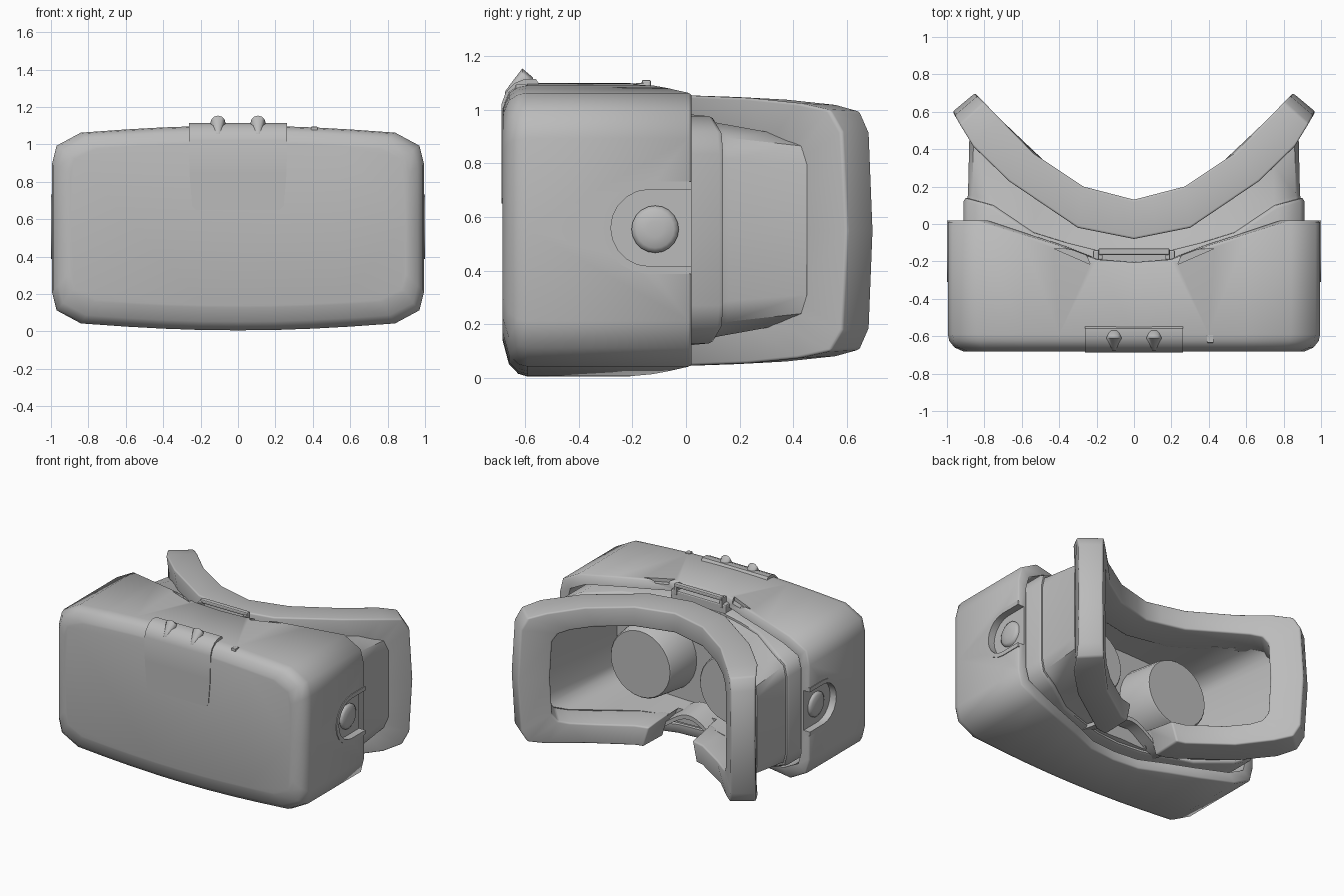
import bpy, bmesh, math
from mathutils import Vector

if "Cube" in bpy.data.objects:
    bpy.data.objects.remove(bpy.data.objects["Cube"])

grey = bpy.data.materials.new("neutral_grey")
grey.use_nodes = True
grey.diffuse_color = (0.5, 0.5, 0.5, 1)
grey.node_tree.nodes["Principled BSDF"].inputs["Base Color"].default_value = (0.5, 0.5, 0.5, 1)

MID = 0.553  # height of the centre line


def lerp(table, x):
    x = abs(x)
    for (a, p), (b, q) in zip(table, table[1:]):
        if x <= b:
            return p + (q - p) * (x - a) / (b - a)
    return table[-1][1]


def loop(quarter):
    """Mirror a quarter outline, side to top centre, into a closed one."""
    q = quarter
    return (q + [(-x, z) for x, z in reversed(q[:-1])]
            + [(-x, -z) for x, z in q[1:]] + [(x, -z) for x, z in reversed(q[1:-1])])


def activate(ob):
    bpy.ops.object.select_all(action='DESELECT')
    ob.select_set(True)
    bpy.context.view_layer.objects.active = ob


def loft(name, rings, closed=False):
    bm = bmesh.new()
    vs = [[bm.verts.new(p) for p in r] for r in rings]
    n = len(rings[0])
    pairs = list(zip(vs, vs[1:])) + ([(vs[-1], vs[0])] if closed else [])
    for a, b in pairs:
        for i in range(n):
            bm.faces.new((a[i], a[(i + 1) % n], b[(i + 1) % n], b[i]))
    if not closed:
        bm.faces.new(vs[0])
        bm.faces.new(vs[-1])
    bmesh.ops.recalc_face_normals(bm, faces=bm.faces)
    me = bpy.data.meshes.new(name)
    bm.to_mesh(me)
    bm.free()
    me.materials.append(grey)
    ob = bpy.data.objects.new(name, me)
    bpy.context.collection.objects.link(ob)
    return ob


def bevel(ob, width, segments=2):
    m = ob.modifiers.new("bevel", 'BEVEL')
    m.width, m.segments, m.limit_method = width, segments, 'ANGLE'
    m.angle_limit = math.radians(35)
    activate(ob)
    bpy.ops.object.modifier_apply(modifier=m.name)


def cut(ob, cutter):
    m = ob.modifiers.new("cut", 'BOOLEAN')
    m.operation, m.solver, m.object = 'DIFFERENCE', 'EXACT', cutter
    activate(ob)
    bpy.ops.object.modifier_apply(modifier=m.name)


def smooth(ob, angle=35):
    activate(ob)
    bpy.ops.object.shade_smooth_by_angle(angle=math.radians(angle))


def box(name, x, y, z, width):
    corners = [(x[0], y[0]), (x[1], y[0]), (x[1], y[1]), (x[0], y[1])]
    bevel(loft(name, [[(a, b, h) for a, b in corners] for h in z]), width)


def disc(x, z, r, n):
    return [(x + r * math.cos(k * math.tau / n), z + r * math.sin(k * math.tau / n)) for k in range(n)]


# Main shell: crowned rounded box whose rear rim is concave
OUT = loop([(0.995, 0), (0.995, 0.34), (0.97, 0.44), (0.84, 0.51), (0.6, 0.527),
            (0.4, 0.538), (0.2, 0.545), (0, 0.547)])
RIM = [(0, -0.205), (0.2, -0.19), (0.4, -0.115), (0.6, -0.055), (0.84, 0.02), (1, 0.02)]


def ring(sx, sz, y, lift=0.0):
    depth = y if callable(y) else (lambda x: y)
    return [(x * sx, depth(x), MID + lift + z * sz) for x, z in OUT]


shell = loft("shell", [
    ring(0.9, 0.795, -0.683, 0.02), ring(0.92, 0.815, -0.68, 0.02), ring(0.965, 0.93, -0.66, 0.008),
    ring(0.993, 0.985, -0.625, 0.002), ring(1, 1, -0.59), ring(1, 1, lambda x: lerp(RIM, x) - 0.01),
    ring(0.99, 0.985, lambda x: lerp(RIM, x)), ring(0.935, 0.88, lambda x: lerp(RIM, x)),
    ring(0.93, 0.87, -0.32)])


def stadium(name, r, rear, x0, x1):
    cy, cz = -0.137, 0.56
    arc = [math.radians(90 + 180 * i / 10) for i in range(11)]
    pts = [(rear, cz + r)] + [(cy + r * math.cos(a), cz + r * math.sin(a)) for a in arc] + [(rear, cz - r)]
    return loft(name, [[(x, y, z) for y, z in pts] for x in (x0, x1)])


# Side notches with a raised rim and a round dial
for side, s in (("left", 1), ("right", -1)):
    rim = stadium(side + "_notch_rim", 0.172, 0.02, s * 0.965, s * 1.0)
    slot = stadium("slot_cutter", 0.143, 0.06, s * 0.95, s * 1.1)
    cut(rim, slot)
    cut(shell, slot)
    bpy.data.objects.remove(slot)
    smooth(rim)
    dial = loft(side + "_dial", [[(s * x, y, z) for y, z in disc(-0.115, 0.555, r, 20)]
                                 for x, r in ((0.92, 0.088), (0.958, 0.088), (0.97, 0.07), (0.976, 0.03))])
    smooth(dial, 60)
    # Triangular dent in the top beside the strap loop
    tri = [(0.43, -0.13), (0.235, -0.215), (0.265, -0.14)]
    dent = loft("dent_cutter", [[(s * x, y, z) for x, y in tri] for z in (1.07, 1.2)])
    cut(shell, dent)
    bpy.data.objects.remove(dent)
smooth(shell, 52)

# Face cushion: ring bent along a front and a rear arc
FX = [(0, 0), (0.33, 0.3), (0.67, 0.67), (0.87, 0.875), (1, 0.97)]
FY = [(0, -0.08), (0.33, -0.02), (0.67, 0.23), (0.87, 0.43), (1, 0.6)]
RX = [(0, 0), (0.33, 0.27), (0.67, 0.54), (1, 0.85)]
RY = [(0, 0.13), (0.33, 0.2), (0.67, 0.38), (1, 0.70)]
OUTER = loop([(1, 0), (0.985, 0.37), (0.95, 0.45), (0.86, 0.475), (0.67, 0.495), (0.33, 0.505), (0.12, 0.505), (0, 0.505)])
INNER = loop([(0.84, 0), (0.83, 0.24), (0.8, 0.29), (0.74, 0.31), (0.6, 0.325), (0.33, 0.33), (0.12, 0.33), (0, 0.33)])


def bend(outline, t, grow=1.0):
    pts = []
    for u, z in outline:
        sx = math.copysign(1, u)
        f = Vector((sx * lerp(FX, u), lerp(FY, u), 0))
        r = Vector((sx * lerp(RX, u), lerp(RY, u), 0))
        p = f.lerp(r, t)
        pts.append((p.x, p.y, 0.55 + z * grow))
    return pts


cushion = loft("face_cushion", [bend(OUTER, 0), bend(OUTER, 1, 0.985), bend(INNER, 1, 1.08), bend(INNER, 0)], closed=True)

# Inner frame and shroud, from the shell to the cushion, hollow to the lens plate
EDGE = [(0, -0.16), (0.2, -0.145), (0.4, -0.1), (0.6, -0.045), (0.84, 0.1), (1, 0.14)]
SEAT = [(p[1], q[1] + 0.02) for p, q in zip(FX, FY)]
edge = lambda x: lerp(EDGE, x)
inset = lambda x: lerp(EDGE, x) + 0.02
seat = lambda x: lerp(SEAT, x * 0.88)
shroud = loft("shroud", [
    ring(0.915, 0.83, -0.3), ring(0.915, 0.83, lambda x: edge(x) - 0.015), ring(0.905, 0.815, edge),
    ring(0.895, 0.79, edge), ring(0.892, 0.78, inset), ring(0.885, 0.71, seat),
    ring(0.84, 0.62, seat), ring(0.72, 0.58, -0.24)])

# Nose opening through cushion and shroud
nose = [(-0.25, -0.1), (0.25, -0.1), (0.17, 0.2), (0.08, 0.33), (-0.08, 0.33), (-0.17, 0.2)]
nose_cutter = loft("nose_cutter", [[(x, y, z) for x, z in nose] for y in (-0.13, 0.5)])
for part in (cushion, shroud):
    cut(part, nose_cutter)
bpy.data.objects.remove(nose_cutter)
bevel(cushion, 0.035, 3)
smooth(cushion, 50)
smooth(shroud, 52)

# Nose flap: thin arch under the opening
arch = [(0.03 * i, 0.14 + 0.14 * math.cos(i * math.pi / 20) ** 2) for i in range(-10, 11)]
profile = arch + [(x, z - 0.03) for x, z in reversed(arch)]
flap = loft("nose_flap", [[(x, y, z - d) for x, z in profile] for y, d in ((-0.2, 0), (-0.03, 0.03))])
smooth(flap)

# Tapered lens barrels
for side, s in (("left", 1), ("right", -1)):
    barrel = loft(side + "_lens_barrel", [[(x, y, z) for x, z in disc(s * 0.355, 0.54, r, 28)]
                                          for y, r in ((-0.26, 0.275), (0.0, 0.243), (0.01, 0.235))])
    smooth(barrel)

# Strap loop at the rear of the top
box("strap_loop_base", (-0.22, 0.22), (-0.24, -0.14), (0.99, 1.06), 0.01)
box("strap_loop_bar", (-0.19, 0.19), (-0.165, -0.13), (1.085, 1.112), 0.008)
for s in (-1, 1):
    box("strap_loop_post", (s * 0.18 - 0.012, s * 0.18 + 0.012), (-0.19, -0.135), (1.03, 1.1), 0.005)

# Front latch: plate folded over the top edge
fold = [(-0.688, 0.65, 0.225, 0), (-0.688, 0.67, 0.245, 0), (-0.688, 0.85, 0.26, 0), (-0.688, 1.02, 0.262, 0),
        (-0.672, 1.065, 0.262, 0.03), (-0.638, 1.1, 0.262, 0.03), (-0.6, 1.115, 0.262, 0.03),
        (-0.56, 1.115, 0.262, 0.03)]
latch = loft("latch", [[(-w, y, z), (w, y, z), (w, y + 0.02, z - d), (-w, y + 0.02, z - d)] for y, z, w, d in fold])
smooth(latch)

# Finger fins: small cones lying up the latch slope
for side, s in (("left", 1), ("right", -1)):
    fin = loft(side + "_latch_fin", [[(x, y, z) for x, z in disc(s * 0.107, h, r, 12)]
                                     for y, h, r in ((-0.675, 1.055, 0.012), (-0.655, 1.075, 0.02),
                                                     (-0.61, 1.113, 0.041), (-0.57, 1.09, 0.03))])
    smooth(fin, 60)

# Small button on the top
box("top_button", (0.39, 0.425), (-0.635, -0.595), (1.06, 1.095), 0.003)
